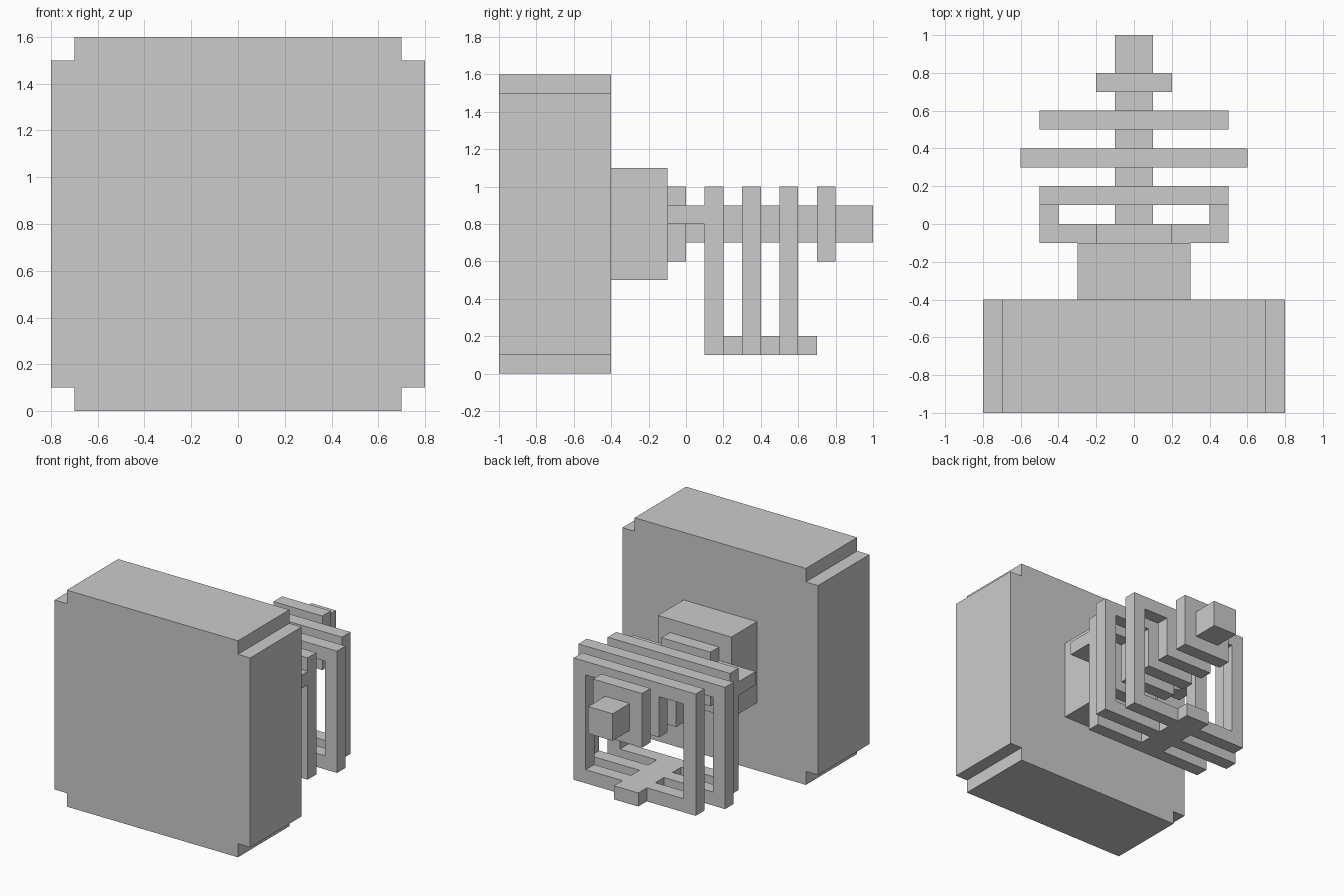
import bpy, bmesh
from mathutils import Vector

if "Cube" in bpy.data.objects:
    bpy.data.objects.remove(bpy.data.objects["Cube"])


def extrude(name, points, axis, start, end, mirror=False):
    """Extrude a closed profile; axis 'Y' takes (x, z) points, axis 'Z' takes (x, y)."""
    depth = end - start
    bm = bmesh.new()
    if axis == 'Y':
        verts = [bm.verts.new((a, start, b)) for a, b in points]
        move = Vector((0, depth, 0))
    else:
        verts = [bm.verts.new((a, b, start)) for a, b in points]
        move = Vector((0, 0, depth))
    face = bm.faces.new(verts)
    result = bmesh.ops.extrude_face_region(bm, geom=[face])
    moved = [g for g in result["geom"] if isinstance(g, bmesh.types.BMVert)]
    bmesh.ops.translate(bm, vec=move, verts=moved)
    bmesh.ops.recalc_face_normals(bm, faces=bm.faces)
    mesh = bpy.data.meshes.new(name)
    bm.to_mesh(mesh)
    bm.free()
    obj = bpy.data.objects.new(name, mesh)
    bpy.context.collection.objects.link(obj)
    if mirror:
        obj.modifiers.new("Mirror", 'MIRROR').use_mirror_merge = False
    return obj


def block(name, half_width, y0, y1, z0, z1):
    """Box centred on x = 0."""
    w = half_width
    return extrude(name, [(-w, z0), (w, z0), (w, z1), (-w, z1)], 'Y', y0, y1)


# Head: thick slab with notched corners
half = [(0.7, 0), (0.7, 0.1), (0.8, 0.1), (0.8, 1.5), (0.7, 1.5), (0.7, 1.6)]
extrude("head", half + [(-x, z) for x, z in reversed(half)], 'Y', -1.0, -0.4)

# Neck and spine
block("neck", 0.3, -0.4, -0.1, 0.5, 1.1)
block("spine", 0.1, 0.0, 1.0, 0.7, 0.9)

# Vertebrae along the spine
for i in range(5):
    y = -0.1 + 0.2 * i
    block(f"vertebra_{i + 1}", 0.2, y, y + 0.1, 0.6, 1.0)

# Collar bars: reach sideways, then back to the first ribs
extrude("collar_bars", [(0.2, -0.1), (0.5, -0.1), (0.5, 0.1), (0.4, 0.1),
                        (0.4, 0.0), (0.2, 0.0)], 'Z', 0.8, 0.9, mirror=True)

# Rib pairs: C shapes from vertebra down to breastbone
for i, w in enumerate((0.5, 0.6, 0.5)):
    y = 0.1 + 0.2 * i
    profile = [(0.2, 1.0), (w, 1.0), (w, 0.1), (0.1, 0.1),
               (0.1, 0.2), (w - 0.1, 0.2), (w - 0.1, 0.9), (0.2, 0.9)]
    extrude(f"rib_pair_{i + 1}", profile, 'Y', y, y + 0.1, mirror=True)

# Breastbone
block("breastbone", 0.1, 0.1, 0.7, 0.1, 0.2)
